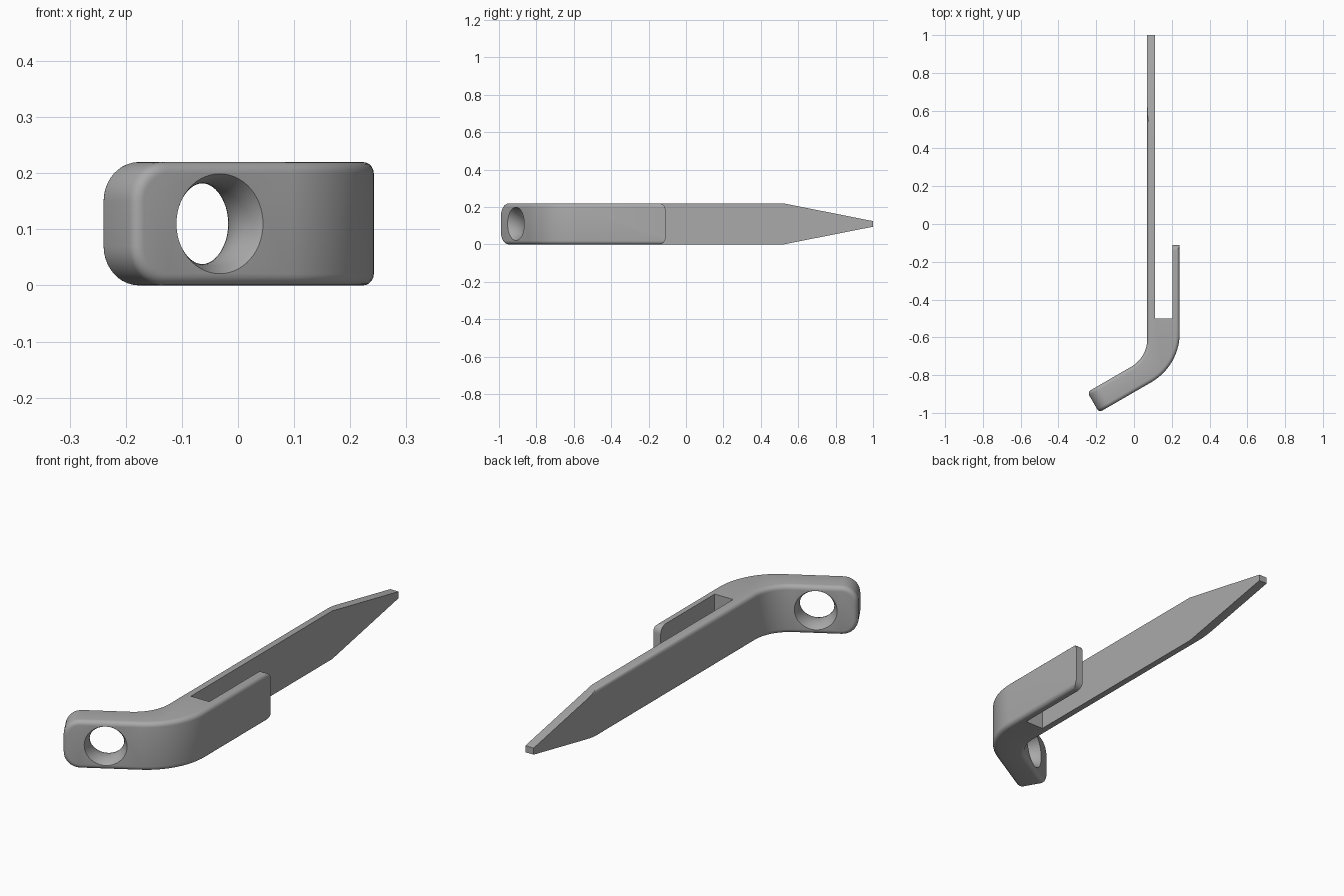
import bpy, bmesh, math
from mathutils import Vector

if "Cube" in bpy.data.objects:
    bpy.data.objects.remove(bpy.data.objects["Cube"])

H = 0.22                                   # bar height
TAIL = Vector((math.cos(math.pi / 6), 0.5, 0))    # tail runs 30 degrees off x
OUT = Vector((0.5, -math.cos(math.pi / 6), 0))    # outward from the tail's front
INNER_END = Vector((-0.247, -0.89, 0))
THICK = 0.124
OUTER_END = INNER_END + OUT * THICK

grey = bpy.data.materials.new("grey")
grey.use_nodes = True
colour = (0.4, 0.4, 0.4, 1)
grey.diffuse_color = colour
grey.node_tree.nodes["Principled BSDF"].inputs["Base Color"].default_value = colour


def make_object(name, bm):
    bmesh.ops.recalc_face_normals(bm, faces=bm.faces)
    mesh = bpy.data.meshes.new(name)
    bm.to_mesh(mesh)
    bm.free()
    mesh.materials.append(grey)
    obj = bpy.data.objects.new(name, mesh)
    bpy.context.collection.objects.link(obj)
    return obj


def prism(points, direction):
    bm = bmesh.new()
    face = bm.faces.new([bm.verts.new(p) for p in points])
    ext = bmesh.ops.extrude_face_region(bm, geom=[face])
    verts = [v for v in ext["geom"] if isinstance(v, bmesh.types.BMVert)]
    bmesh.ops.translate(bm, verts=verts, vec=direction)
    bmesh.ops.recalc_face_normals(bm, faces=bm.faces)
    return bm


def bend(x, start, radius, steps=14):
    """Arc from the tail direction to +y, ending on the vertical line at x."""
    corner_y = start.y + (x - start.x) * TAIL.y / TAIL.x
    cx, cy = x - radius, corner_y + radius * math.tan(math.pi / 6)
    angles = [-math.pi / 3 * (1 - i / steps) for i in range(steps + 1)]
    return [(cx + radius * math.cos(a), cy + radius * math.sin(a), 0) for a in angles]


def cut(target, cutter):
    mod = target.modifiers.new("cut", "BOOLEAN")
    mod.operation, mod.solver, mod.object = "DIFFERENCE", "EXACT", cutter
    bpy.context.view_layer.objects.active = target
    bpy.ops.object.modifier_apply(modifier=mod.name)
    bpy.data.objects.remove(cutter)


# Outline: tail, outer bend, clip, slot, blade, inner bend
outline = [INNER_END, OUTER_END] + bend(0.242, OUTER_END, 0.3)
outline += [(0.242, -0.11, 0), (0.205, -0.11, 0), (0.205, -0.5, 0),
            (0.112, -0.5, 0), (0.112, 1, 0), (0.07, 1, 0)]
outline += reversed(bend(0.07, INNER_END, 0.17))
bm = prism(outline, (0, 0, H))


def middle(edge):
    return (edge.verts[0].co + edge.verts[1].co) / 2


# Large rounded corners at the tail end
end_mid = (INNER_END + OUTER_END) / 2
ends = [e for e in bm.edges if (middle(e).xy - end_mid.xy).length < 0.01]
bmesh.ops.bevel(bm, geom=ends, offset=0.07, segments=10, profile=0.5,
                affect="EDGES", clamp_overlap=False)


# Soft edges all round the outside, leaving slot and tips crisp
def is_soft(edge):
    m = middle(edge)
    slot = 0.1 < m.x < 0.21 and m.y > -0.51
    tip = m.y > 0.99 or abs(m.y + 0.11) < 0.002
    return edge.calc_face_angle(0) > 0.7 and not slot and not tip


bmesh.ops.bevel(bm, geom=[e for e in bm.edges if is_soft(e)], offset=0.02,
                segments=5, profile=0.5, affect="EDGES", clamp_overlap=False)

# Blade point, trimmed from above and below
for side in (1, -1):
    normal = Vector((0, 0.095, side * 0.48)).normalized()
    bmesh.ops.bisect_plane(bm, geom=bm.verts[:] + bm.edges[:] + bm.faces[:],
                           plane_co=(0, 0.52, H / 2 + side * H / 2),
                           plane_no=normal, clear_outer=True)
    bmesh.ops.holes_fill(bm, edges=[e for e in bm.edges if e.is_boundary], sides=0)
hook = make_object("hook_with_blade", bm)

# Rounded corners on the clip end
R = 0.035
for side in (1, -1):
    def place(y, z):
        return (0.17, -0.11 + y, H / 2 + side * (H / 2 + z))
    arc = [i * math.pi / 16 for i in range(9)]
    pts = [place(R * (math.cos(a) - 1), R * (math.sin(a) - 1)) for a in arc]
    pts += [place(-R, 0.02), place(0.02, 0.02), place(0.02, -R)]
    cut(hook, make_object("corner_cutter", prism(pts, (0.1, 0, 0))))

# Waisted hole through the tail
bm = bmesh.new()
ts = [-0.075 + 0.15 * i / 16 for i in range(17)]
prof = [(0, 0, ts[0])] + [(0.072 + 0.017 * (t / 0.062) ** 2, 0, t) for t in ts]
prof.append((0, 0, ts[-1]))
verts = [bm.verts.new(p) for p in prof]
edges = [bm.edges.new(pair) for pair in zip(verts, verts[1:])]
bmesh.ops.spin(bm, geom=verts + edges, cent=(0, 0, 0), axis=(0, 0, 1),
               angle=2 * math.pi, steps=56)
bmesh.ops.remove_doubles(bm, verts=bm.verts, dist=0.0001)
bmesh.ops.rotate(bm, verts=bm.verts, cent=(0, 0, 0),
                 matrix=OUT.to_track_quat("Z", "Y").to_matrix())
centre = INNER_END + OUT * THICK / 2 + TAIL * 0.176 + Vector((0, 0, H / 2))
bmesh.ops.translate(bm, verts=bm.verts, vec=centre)
cut(hook, make_object("hole_cutter", bm))

bpy.ops.object.select_all(action="DESELECT")
hook.select_set(True)
bpy.context.view_layer.objects.active = hook
bpy.ops.object.shade_smooth_by_angle(angle=math.radians(30))
